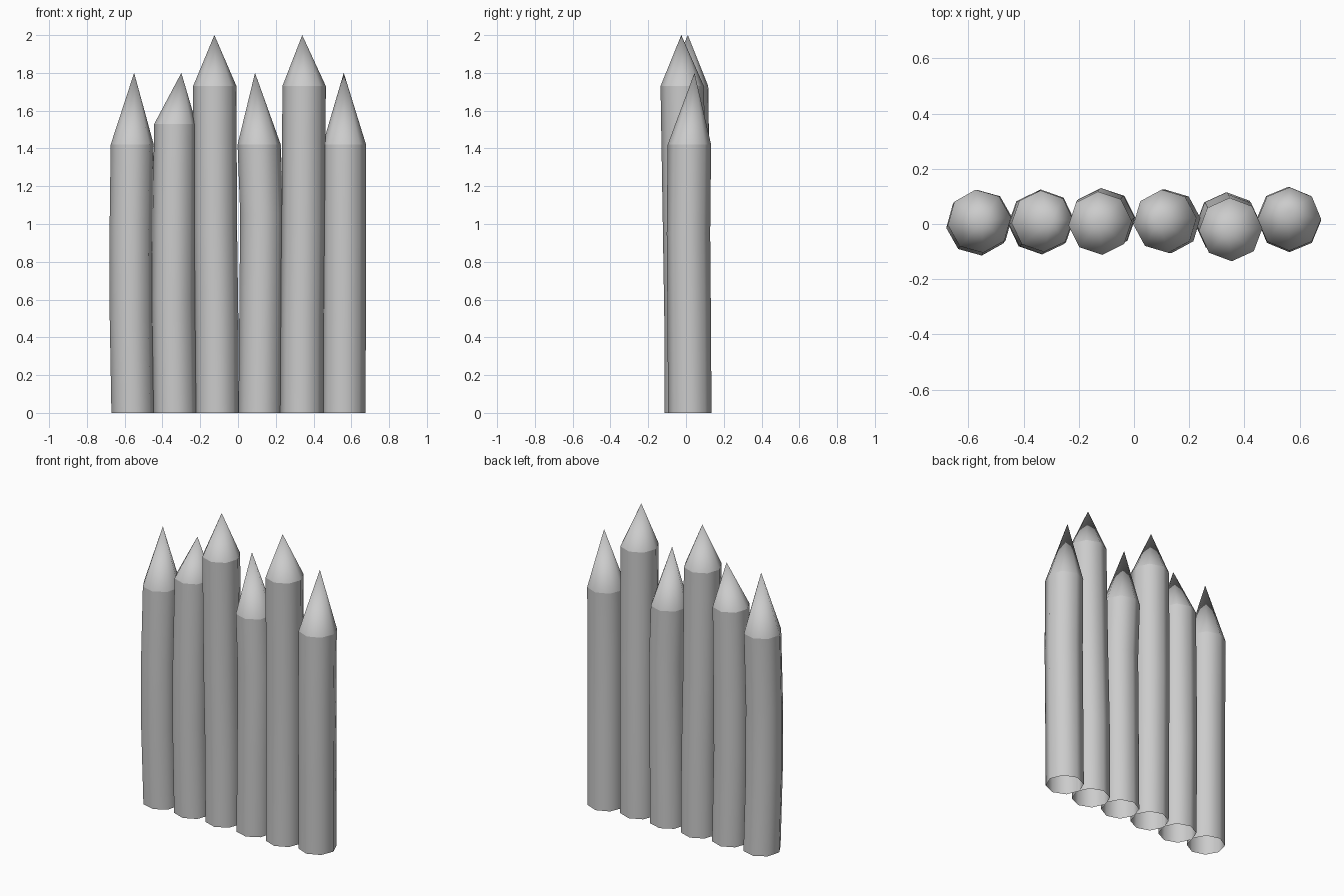
import bpy, bmesh
from math import cos, sin, pi, radians

if "Cube" in bpy.data.objects:
    bpy.data.objects.remove(bpy.data.objects["Cube"])

SIDES = 8


def stake(name, rings, tip, turn):
    """Open-bottomed bent post: rings are (x, y, z, radius), closed by a pointed tip."""
    bm = bmesh.new()
    loops = []
    for x, y, z, r in rings:
        loops.append([bm.verts.new((x + r * cos(2 * pi * i / SIDES + radians(turn)),
                                    y + r * sin(2 * pi * i / SIDES + radians(turn)), z))
                      for i in range(SIDES)])
    top = bm.verts.new(tip)
    # shaft walls
    for a, b in zip(loops, loops[1:]):
        for i in range(SIDES):
            j = (i + 1) % SIDES
            bm.faces.new((a[i], a[j], b[j], b[i]))
    # sharpened point
    rim = loops[-1]
    for i in range(SIDES):
        bm.faces.new((rim[i], rim[(i + 1) % SIDES], top))
    for f in bm.faces:
        f.smooth = True
    # crisp edge where the point meets the shaft
    for i in range(SIDES):
        bm.edges.get((rim[i], rim[(i + 1) % SIDES])).smooth = False
    mesh = bpy.data.meshes.new(name)
    bm.to_mesh(mesh)
    bm.free()
    bpy.context.collection.objects.link(bpy.data.objects.new(name, mesh))


R = 0.115
# stakes from left to right: shaft centres, tip position, rotation
stake("stake_1", [(-0.556, 0.01, 0, R), (-0.565, 0.0, 0.5, R),
                  (-0.566, 0.0, 0.95, R), (-0.56, 0.01, 1.42, R)],
      (-0.55, 0.01, 1.80), 7)
stake("stake_2", [(-0.332, 0.01, 0, R), (-0.341, 0.005, 0.6, R),
                  (-0.338, 0.005, 1.0, R), (-0.332, 0.01, 1.53, R * 0.97)],
      (-0.30, 0.01, 1.80), 3)
stake("stake_3", [(-0.11, 0.015, 0, R), (-0.113, 0.015, 0.5, R),
                  (-0.12, 0.01, 1.0, R), (-0.123, 0.003, 1.73, R)],
      (-0.125, 0.01, 2.0), 4)
stake("stake_4", [(0.117, 0.01, 0, R), (0.121, 0.01, 0.5, R),
                  (0.126, 0.01, 1.05, R), (0.112, 0.01, 1.42, R)],
      (0.09, 0.015, 1.80), 6)
stake("stake_5", [(0.338, 0.0, 0, R), (0.34, 0.0, 0.5, R),
                  (0.346, -0.008, 1.0, R), (0.35, -0.02, 1.73, R)],
      (0.34, -0.025, 2.0), 2)
stake("stake_6", [(0.56, 0.02, 0, R), (0.562, 0.017, 0.5, R),
                  (0.563, 0.013, 0.95, R), (0.563, 0.018, 1.42, R)],
      (0.56, 0.045, 1.80), 0)
